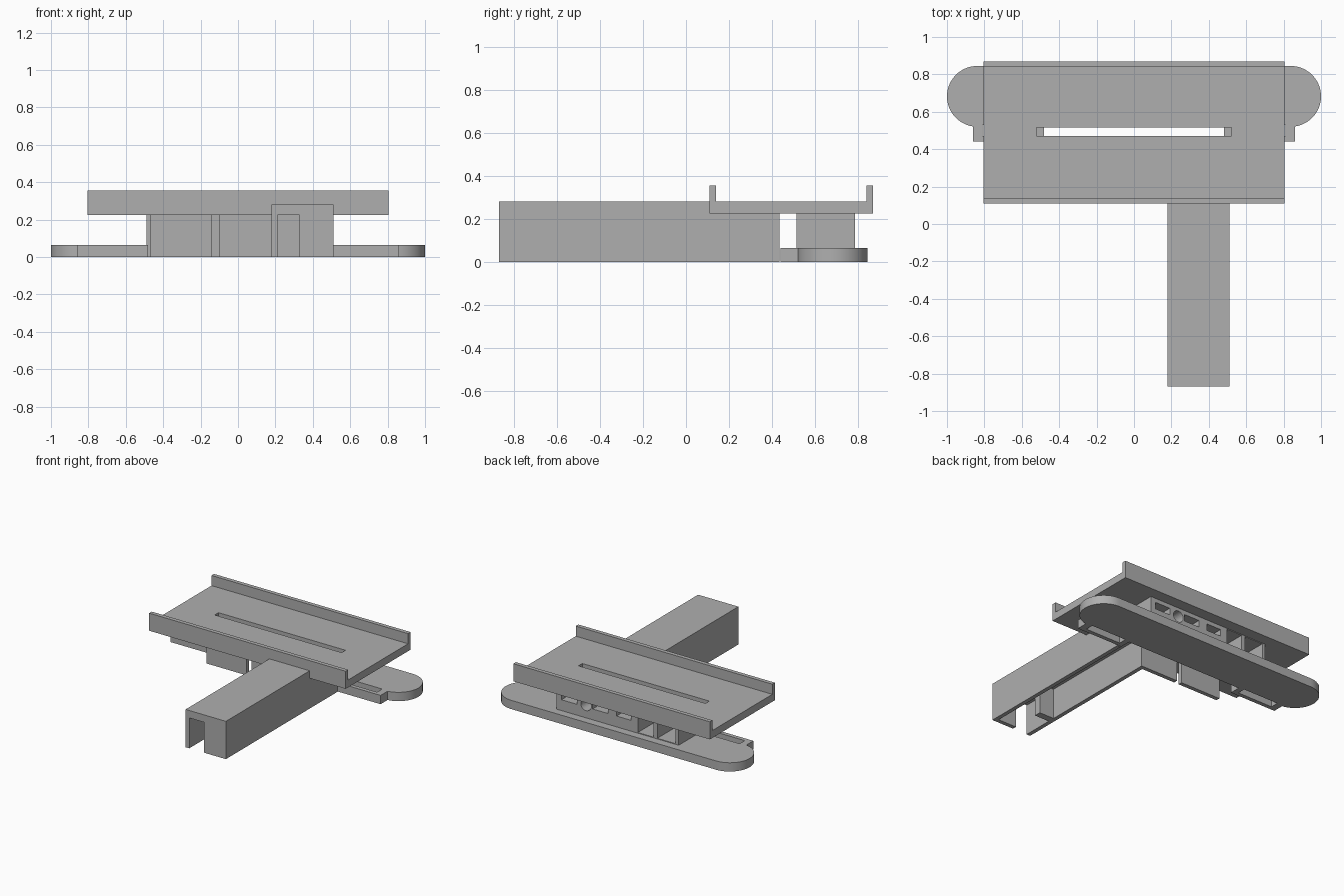
import bpy, bmesh, math
from mathutils import Matrix

cube = bpy.data.objects.get("Cube")
if cube:
    bpy.data.objects.remove(cube, do_unlink=True)

grey = bpy.data.materials.new("mid_grey")
grey.use_nodes = True
grey.diffuse_color = (0.43, 0.43, 0.43, 1)
grey.node_tree.nodes["Principled BSDF"].inputs["Base Color"].default_value = (0.43, 0.43, 0.43, 1)


def finish(name, bm):
    mesh = bpy.data.meshes.new(name)
    bmesh.ops.recalc_face_normals(bm, faces=bm.faces)
    bm.to_mesh(mesh)
    bm.free()
    mesh.materials.append(grey)
    obj = bpy.data.objects.new(name, mesh)
    bpy.context.collection.objects.link(obj)
    return obj


def prism(name, outline, z0, z1):
    """Extrude an xy outline from z0 to z1."""
    bm = bmesh.new()
    face = bm.faces.new([bm.verts.new((x, y, z0)) for x, y in outline])
    geom = bmesh.ops.extrude_face_region(bm, geom=[face])["geom"]
    verts = [v for v in geom if isinstance(v, bmesh.types.BMVert)]
    bmesh.ops.translate(bm, verts=verts, vec=(0, 0, z1 - z0))
    return finish(name, bm)


def box(name, x, y, z):
    return prism(name, [(x[0], y[0]), (x[1], y[0]), (x[1], y[1]), (x[0], y[1])], *z)


def cut(obj, cutters):
    """Subtract cutters from a part, then discard them."""
    bpy.context.view_layer.objects.active = obj
    for c in cutters:
        c.hide_render = True
        mod = obj.modifiers.new("cut", "BOOLEAN")
        mod.operation, mod.solver, mod.object = "DIFFERENCE", "EXACT", c
        bpy.ops.object.modifier_apply(modifier=mod.name)
        bpy.data.objects.remove(c, do_unlink=True)


FLOOR, TOP, BASE = 0.225, 0.28, 0.065

# Tray: channel profile along x, with a long slot
bm = bmesh.new()
profile = [(0.11, FLOOR), (0.87, FLOOR), (0.87, 0.355), (0.84, 0.355),
           (0.84, TOP), (0.14, TOP), (0.14, 0.355), (0.11, 0.355)]
face = bm.faces.new([bm.verts.new((-0.805, y, z)) for y, z in profile])
geom = bmesh.ops.extrude_face_region(bm, geom=[face])["geom"]
bmesh.ops.translate(bm, verts=[v for v in geom if isinstance(v, bmesh.types.BMVert)], vec=(1.61, 0, 0))
tray = finish("tray", bm)
cut(tray, [box("tray_slot", (-0.52, 0.52), (0.47, 0.515), (0.1, 0.4))])

# Base plate: rounded ends plus a tab on each side of the front edge
r, cy = 0.1625, 0.6825
half = [(0.48, 0.44), (0.86, 0.44), (0.86, 0.523)]
for i in range(33):
    a = math.radians(-82 + 172 * i / 32)
    half.append((1 - r + r * math.cos(a), cy + r * math.sin(a)))
inner = [(0.48, cy - r)]
outline = inner + half + [(-x, y) for x, y in reversed(inner + half)]
base = prism("base_plate", outline, 0, BASE)
cut(base, [box("tab_slot", tuple(sorted((s * 0.52, s * 0.81))), (0.47, 0.53), (-0.1, 0.1)) for s in (-1, 1)])
bpy.ops.object.select_all(action="DESELECT")
base.select_set(True)
bpy.context.view_layer.objects.active = base
bpy.ops.object.shade_smooth_by_angle(angle=math.radians(25))

# Core block with sockets opening to the back
core = box("core_block", (-0.49, 0.51), (0.515, 0.785), (BASE, FLOOR))
sockets = [box("socket", x, (0.68, 0.85), (0.145, 0.195)) for x in ((0.345, 0.47), (0.09, 0.215), (-0.1, 0.02))]
sockets += [box("cell", x, (0.545, 0.85), (0.07, 0.22)) for x in ((-0.285, -0.155), (-0.465, -0.315))]
bm = bmesh.new()
bmesh.ops.create_cone(bm, cap_ends=True, segments=32, radius1=0.042, radius2=0.042, depth=0.2,
                      matrix=Matrix.Translation((0.27, 0.78, 0.16)) @ Matrix.Rotation(math.pi / 2, 4, "X"))
sockets.append(finish("round_socket", bm))
cut(core, sockets)

# Arm: hollow channel open underneath
box("arm_cover", (0.18, 0.51), (-0.87, 0.11), (FLOOR, TOP))
box("arm_outer_wall", (0.48, 0.51), (-0.84, 0.435), (0, FLOOR))
box("arm_front_wall", (0.33, 0.51), (-0.87, -0.84), (0, FLOOR))
box("arm_stop", (0.21, 0.33), (-0.64, -0.59), (0, FLOOR))

# Inner wall turns the corner and continues under the tray
prism("arm_inner_wall", [(0.18, -0.87), (0.21, -0.87), (0.21, 0.33), (-0.10, 0.33),
                         (-0.10, 0.30), (0.18, 0.30)], 0, FLOOR)
box("track_wall", (-0.47, -0.14), (0.30, 0.33), (0, FLOOR))
